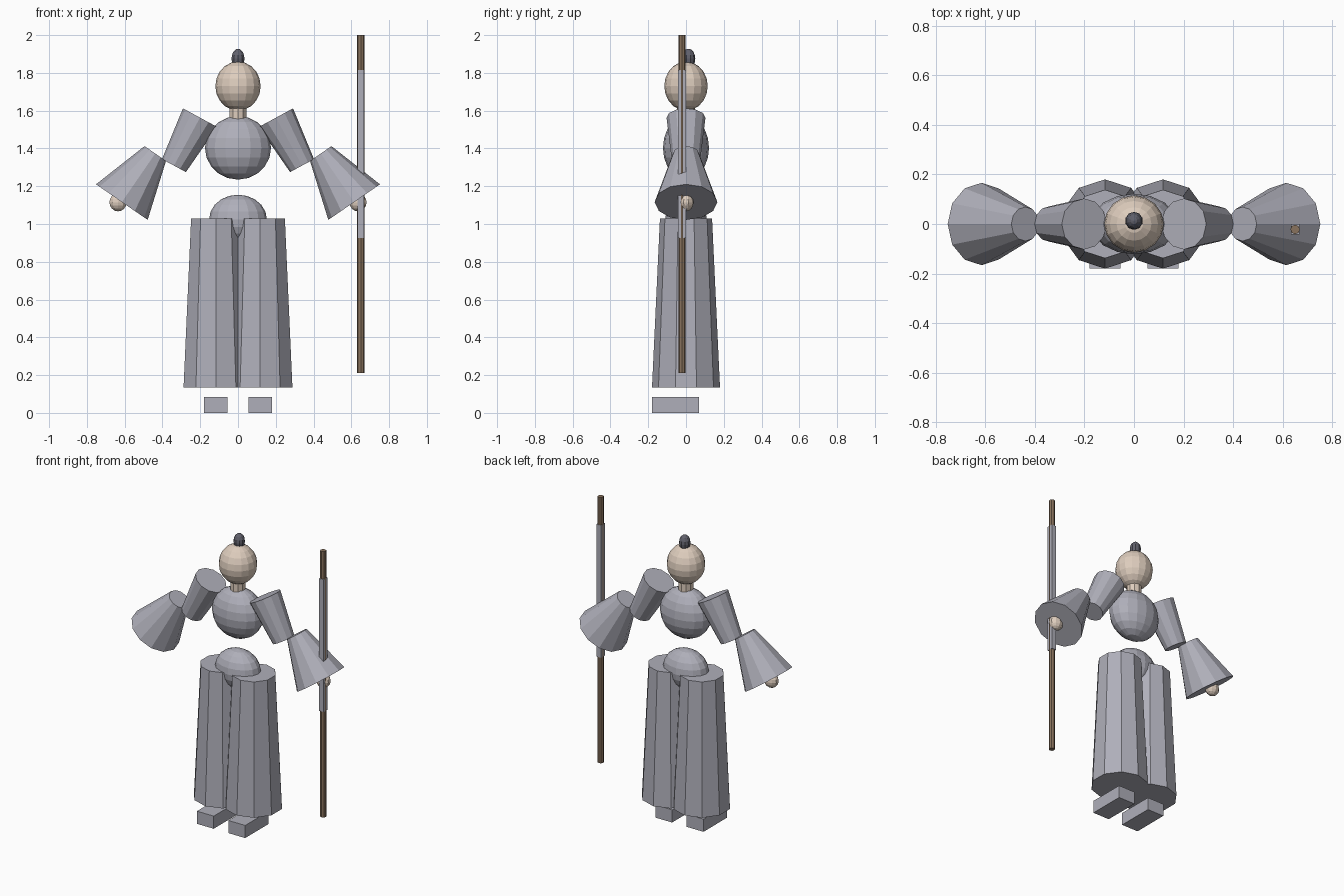
import bpy
from math import pi
from mathutils import Vector

cube = bpy.data.objects.get("Cube")
if cube:
    bpy.data.objects.remove(cube)


def make_material(name, rgb):
    mat = bpy.data.materials.new(name)
    mat.use_nodes = True
    mat.diffuse_color = (*rgb, 1)
    mat.node_tree.nodes["Principled BSDF"].inputs["Base Color"].default_value = (*rgb, 1)
    return mat


ROBE = make_material("pale grey cloth", (0.43, 0.43, 0.49))
SKIN = make_material("light skin", (0.73, 0.61, 0.51))
HAIR = make_material("dark grey hair", (0.12, 0.12, 0.15))
WOOD = make_material("brown wood", (0.25, 0.17, 0.11))


def finish(name, mat):
    obj = bpy.context.object
    obj.name = obj.data.name = name
    obj.data.materials.append(mat)
    return obj


def ball(name, mat, centre, radii, segments=16, rings=10):
    bpy.ops.mesh.primitive_uv_sphere_add(segments=segments, ring_count=rings, location=centre)
    bpy.context.object.scale = radii
    return finish(name, mat)


def box(name, mat, centre, size):
    bpy.ops.mesh.primitive_cube_add(size=1, location=centre)
    bpy.context.object.scale = size
    return finish(name, mat)


def cone(name, mat, start, end, r_start, r_end, sides):
    """Tapered prism running between two points."""
    a, b = Vector(start), Vector(end)
    axis = b - a
    bpy.ops.mesh.primitive_cone_add(vertices=sides, radius1=r_start, radius2=r_end,
                                    depth=axis.length, location=(a + b) / 2)
    obj = bpy.context.object
    obj.rotation_euler = (0, Vector((0, 0, 1)).angle(axis) * (1 if axis.x >= 0 else -1), 0)
    return finish(name, mat)


# Head, neck and trunk
ball("head", SKIN, (0, 0, 1.73), (0.12, 0.115, 0.13))
ball("topknot", HAIR, (0, 0.013, 1.875), (0.036, 0.036, 0.053), 10, 8)
cone("neck", SKIN, (0, 0, 1.53), (0, 0, 1.64), 0.047, 0.047, 10)
ball("torso", ROBE, (0, 0, 1.403), (0.175, 0.122, 0.168))
ball("hips", ROBE, (0, 0, 1.025), (0.153, 0.11, 0.13))

# Paired limbs
for side, s in (("left", 1), ("right", -1)):
    cone(side + "_upper_arm", ROBE, (s * 0.339, 0, 1.309), (s * 0.201, 0, 1.563), 0.072, 0.103, 12)
    cone(side + "_sleeve", ROBE, (s * 0.615, 0, 1.116), (s * 0.438, 0, 1.373), 0.166, 0.069, 12)
    ball(side + "_hand", SKIN, (s * 0.635, 0, 1.115), (0.048, 0.04, 0.048), 10, 8)
    cone(side + "_trouser_leg", ROBE, (s * 0.117, 0, 0.135), (s * 0.117, 0, 1.028), 0.18, 0.138, 10)
    box(side + "_shoe", ROBE, (s * 0.117, -0.055, 0.0425), (0.125, 0.25, 0.085))

# Staff with a grey binding that leaves the wood showing at its sides
cone("staff", WOOD, (0.65, -0.022, 0.212), (0.65, -0.022, 2.0), 0.019, 0.019, 8)
box("staff_binding", ROBE, (0.65, -0.022, 1.37), (0.034, 0.042, 0.89))
